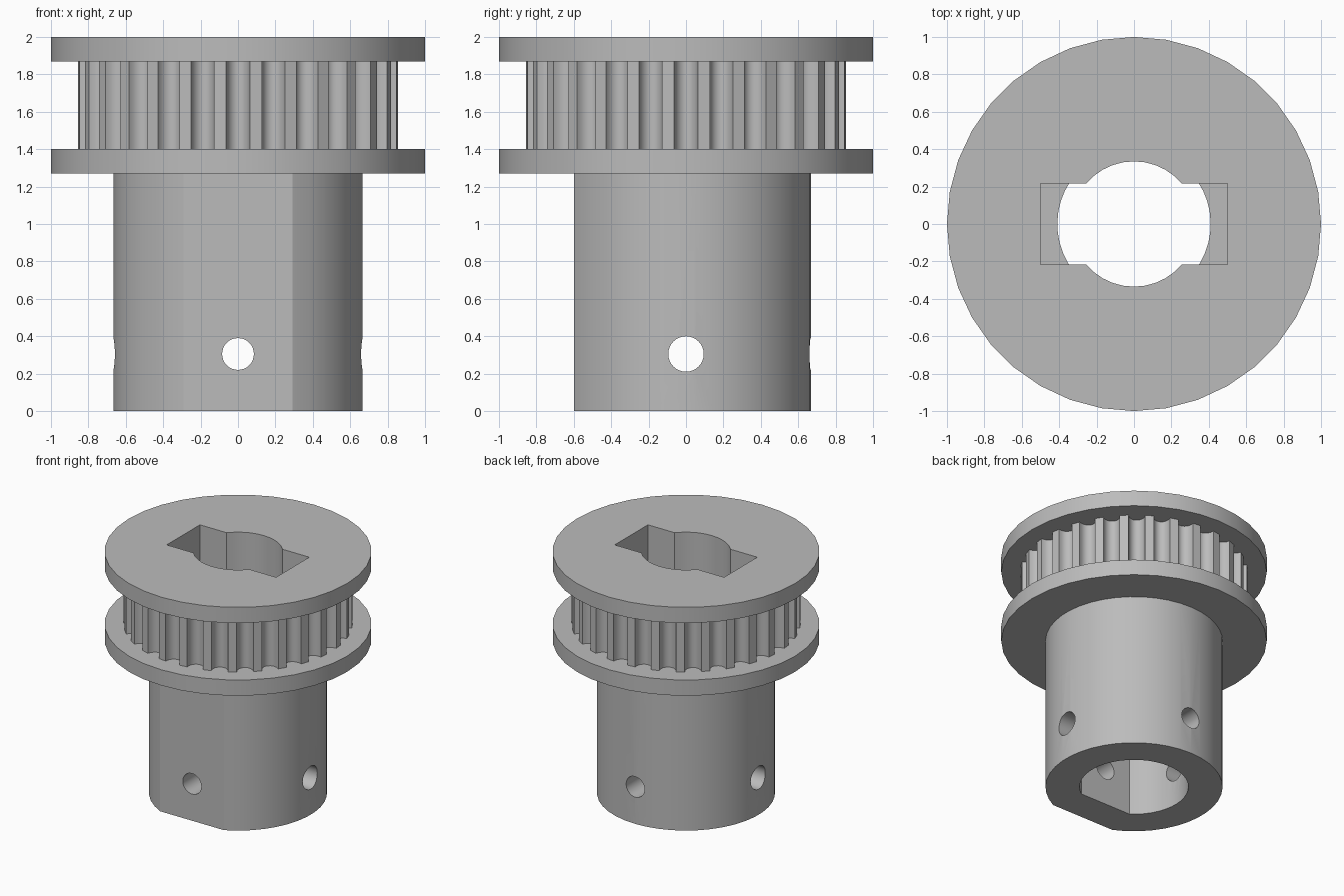
import bpy, bmesh
from math import sin, cos, pi, radians, sqrt, asin

if "Cube" in bpy.data.objects:
    bpy.data.objects.remove(bpy.data.objects["Cube"], do_unlink=True)

grey = bpy.data.materials.new("plain grey")
grey.use_nodes = True
COLOUR = (0.5, 0.5, 0.5, 1)
grey.diffuse_color = COLOUR
grey.node_tree.nodes["Principled BSDF"].inputs["Base Color"].default_value = COLOUR


def prism(name, outline, z0, z1):
    """Extrude an anticlockwise outline from z0 to z1."""
    bm = bmesh.new()
    face = bm.faces.new([bm.verts.new((x, y, z0)) for x, y in outline])
    top = bmesh.ops.extrude_face_region(bm, geom=[face])["geom"]
    bmesh.ops.translate(bm, vec=(0, 0, z1 - z0),
                        verts=[v for v in top if isinstance(v, bmesh.types.BMVert)])
    bmesh.ops.recalc_face_normals(bm, faces=bm.faces)
    mesh = bpy.data.meshes.new(name)
    bm.to_mesh(mesh)
    bm.free()
    mesh.materials.append(grey)
    obj = bpy.data.objects.new(name, mesh)
    bpy.context.collection.objects.link(obj)
    return obj


def circle(r, n=36):
    return [(r * cos(2 * pi * i / n), r * sin(2 * pi * i / n)) for i in range(n)]


def d_shape(r, flat, n=36):
    """Circle with its front cut off flat at y = -flat."""
    half = asin(sqrt(r * r - flat * flat) / r)
    start, sweep = -pi / 2 + half, 2 * pi - 2 * half
    return [(r * cos(start + sweep * i / n), r * sin(start + sweep * i / n))
            for i in range(n + 1)]


def tooth_outline(teeth=28, r=0.857, half=0.063, depth=0.075, steps=8):
    """Belt wheel outline with rounded grooves."""
    pts = []
    for k in range(teeth):
        a = 2 * pi * k / teeth
        for i in range(steps + 1):
            t = pi * i / steps
            side, rad = -half * cos(t), sqrt(r * r - half * half) - depth * sin(t)
            pts.append((rad * cos(a) - side * sin(a), rad * sin(a) + side * cos(a)))
    return pts


def cut(obj, cutters):
    for c in cutters:
        mod = obj.modifiers.new("cut", "BOOLEAN")
        mod.operation, mod.solver, mod.object = "DIFFERENCE", "EXACT", c
    bpy.context.view_layer.update()
    deps = bpy.context.evaluated_depsgraph_get()
    mesh = bpy.data.meshes.new_from_object(obj.evaluated_get(deps))
    obj.modifiers.clear()
    obj.data = mesh


# Solid parts
BASE = 1.27
hub = prism("hub", d_shape(0.667, 0.6), 0, BASE)
wheel = [prism("lower_flange", circle(1), BASE, 1.40),
         prism("toothed_ring", tooth_outline(), 1.40, 1.87),
         prism("upper_flange", circle(1), 1.87, 2)]

# Cutters: stepped bore, key slot and cross holes
hub_bore = prism("hub_bore_cutter", d_shape(0.41, 0.335), -0.1, BASE + 0.1)
wheel_bore = prism("wheel_bore_cutter", circle(0.335), 1.1, 2.1)
sx, sy = 0.5, 0.217
key_slot = prism("key_slot_cutter", [(-sx, -sy), (sx, -sy), (sx, sy), (-sx, sy)], 1.1, 2.1)
front_hole = prism("front_hole_cutter", circle(0.085, 32), -1, 1)
front_hole.rotation_euler.x = radians(90)
side_hole = prism("side_hole_cutter", circle(0.095, 32), -1, 1)
side_hole.rotation_euler.y = radians(90)
for hole in (front_hole, side_hole):
    hole.location.z = 0.305

cut(hub, [hub_bore, front_hole, side_hole])
for part in wheel:
    cut(part, [wheel_bore, key_slot])
for c in (hub_bore, wheel_bore, key_slot, front_hole, side_hole):
    bpy.data.objects.remove(c, do_unlink=True)

# Smooth the round walls, keep the rims sharp
bpy.ops.object.select_all(action="DESELECT")
for part in [hub] + wheel:
    part.select_set(True)
bpy.context.view_layer.objects.active = hub
bpy.ops.object.shade_smooth_by_angle(angle=radians(30))
